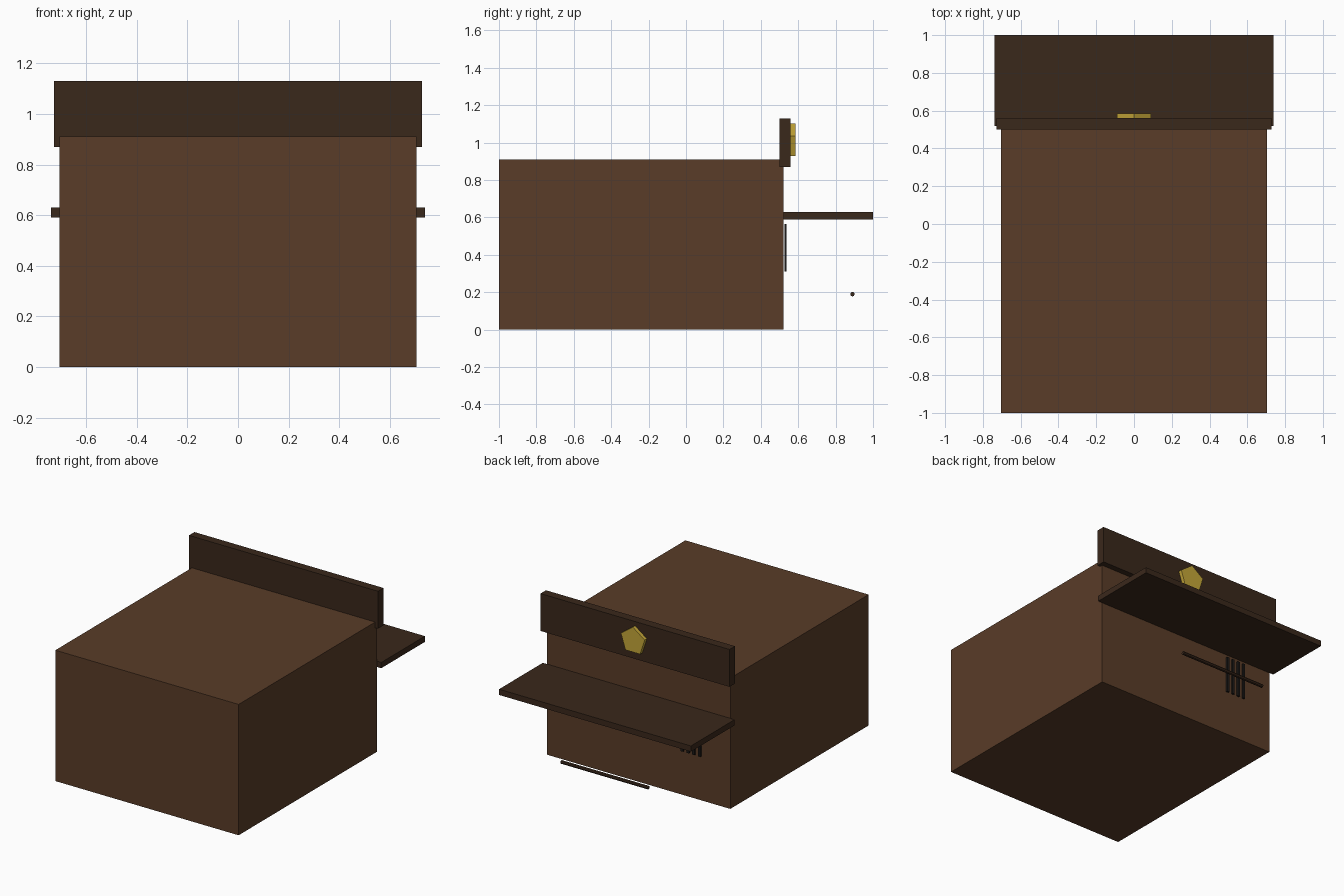
import bpy
from math import pi

if "Cube" in bpy.data.objects:
    bpy.data.objects.remove(bpy.data.objects["Cube"])


def material(name, rgb):
    m = bpy.data.materials.new(name)
    m.diffuse_color = (*rgb, 1)
    m.use_nodes = True
    m.node_tree.nodes["Principled BSDF"].inputs["Base Color"].default_value = m.diffuse_color
    return m


BROWN = material("brown_wood", (0.100, 0.045, 0.021))
DARK = material("dark_wood", (0.042, 0.021, 0.011))
GOLD = material("gold", (0.55, 0.38, 0.04))
BLACK = material("dark_metal", (0.012, 0.010, 0.009))


def finish(name, mat):
    ob = bpy.context.object
    ob.name = ob.data.name = name
    ob.data.materials.append(mat)
    return ob


def box(name, x, y, z, mat):
    """Box given by (min, max) on each axis."""
    bpy.ops.mesh.primitive_cube_add(size=1, location=[sum(a) / 2 for a in (x, y, z)])
    bpy.context.object.scale = [a[1] - a[0] for a in (x, y, z)]
    bpy.ops.object.transform_apply(location=False, rotation=False, scale=True)
    return finish(name, mat)


def cylinder(name, sides, radius, depth, loc, rot, mat):
    bpy.ops.mesh.primitive_cylinder_add(vertices=sides, radius=radius, depth=depth,
                                        location=loc, rotation=rot)
    return finish(name, mat)


# Main building block
box("body", (-0.705, 0.705), (-1.0, 0.52), (0, 0.91), BROWN)

# Sign board and awning on the back wall
box("sign_board", (-0.727, 0.727), (0.50, 0.56), (0.87, 1.13), DARK)
box("awning", (-0.738, 0.738), (0.52, 1.0), (0.59, 0.63), DARK)

# Five-sided badge, one corner pointing up
cylinder("badge", 5, 0.096, 0.025, (0, 0.5725, 1.005), (pi / 2, 0, 0), GOLD)
badge = bpy.context.object
if max((badge.matrix_basis @ v.co).z for v in badge.data.vertices) < 1.09:
    badge.rotation_euler = (-pi / 2, 0, 0)

# Window bars
for i in range(4):
    x = -0.345 - 0.044 * i
    box(f"window_bar_{i + 1}", (x - 0.009, x + 0.009), (0.526, 0.538), (0.31, 0.565), BLACK)

# Hitching rail
cylinder("rail", 8, 0.012, 0.67, (0, 0.89, 0.19), (0, pi / 2, 0), DARK)
